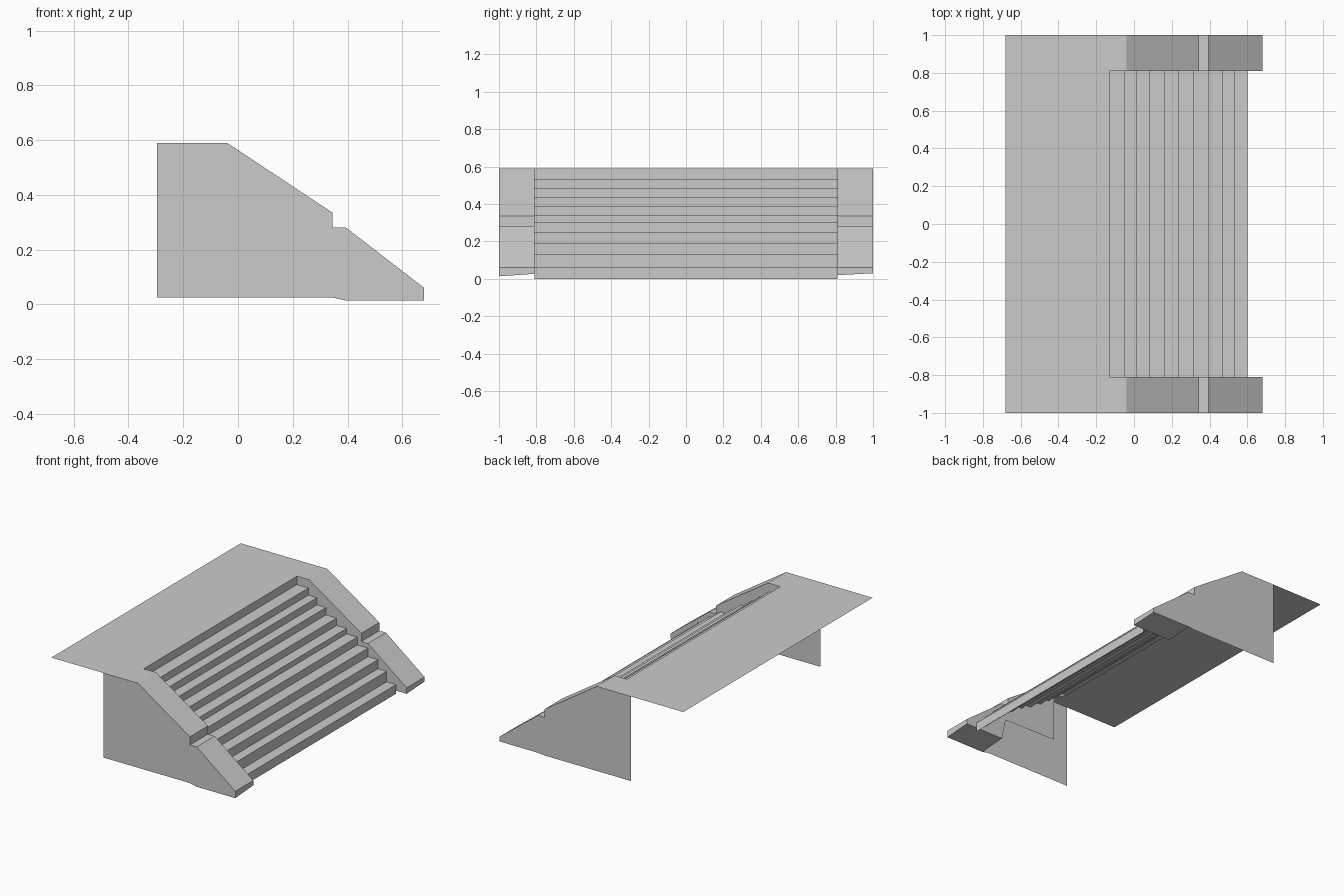
import bpy

if "Cube" in bpy.data.objects:
    bpy.data.objects.remove(bpy.data.objects["Cube"])

INNER, OUTER, TOP = 0.81, 1.0, 0.59


def mesh_object(name, verts, faces):
    mesh = bpy.data.meshes.new(name)
    mesh.from_pydata(verts, [], faces)
    mesh.update()
    obj = bpy.data.objects.new(name, mesh)
    bpy.context.collection.objects.link(obj)
    return obj


def panel(name, profile, y, outward):
    """Flat upright sheet in the xz plane; outward is the sign of its normal in y."""
    pts = [(x, y, z) for x, z in profile]
    if outward < 0:
        pts.reverse()
    return mesh_object(name, pts, [range(len(pts))])


def strip(name, path_a, ya, path_b, yb):
    """Open ribbon joining two xz paths at ya < yb."""
    n = len(path_a)
    verts = [(x, ya, z) for x, z in path_a] + [(x, yb, z) for x, z in path_b]
    faces = [(i, i + 1, n + i + 1, n + i) for i in range(n - 1)]
    return mesh_object(name, verts, faces)


# Top deck, notched where the stairs begin
half = [(-0.68, -OUTER), (-0.04, -OUTER), (-0.04, -INNER), (-0.13, -INNER)]
outline = half + [(x, -y) for x, y in reversed(half)]
mesh_object("top_deck", [(x, y, TOP) for x, y in outline], [range(len(outline))])

# Steps: riser positions and the level reached below each riser
risers = [-0.132, -0.047, 0.016, 0.083, 0.162, 0.236, 0.315, 0.394, 0.468, 0.532, 0.602]
levels = [TOP, 0.533, 0.485, 0.437, 0.388, 0.338, 0.302, 0.249, 0.192, 0.131, 0.061, 0.0]
steps = []
for i, x in enumerate(risers):
    steps += [(x, levels[i]), (x, levels[i + 1])]
strip("steps", steps, -INNER, steps, INNER)

# Side parapets: sloping cap, outer wall and inner wall on each side
slope = [(-0.04, TOP), (0.345, 0.335), (0.345, 0.28), (0.395, 0.28), (0.68, 0.06)]
for side, label, low_out, low_in in ((-1, "front", 0.014, 0.027), (1, "back", 0.03, 0.02)):
    # cap, end face and underside of the lower block
    out_path = slope + [(0.68, low_out), (0.395, low_out)]
    in_path = slope + [(0.68, low_in), (0.395, low_in)]
    if side < 0:
        strip(label + "_parapet_cap", out_path, -OUTER, in_path, -INNER)
    else:
        strip(label + "_parapet_cap", in_path, INNER, out_path, OUTER)

    outer = [(-0.295, TOP)] + out_path + [(0.345, 0.025), (-0.295, 0.025)]
    panel(label + "_outer_wall", outer, side * OUTER, side)

    inner = [(-0.132, TOP)] + in_path + [
        (0.365, 0.17), (-0.03, 0.175), (-0.03, 0.475), (-0.132, 0.533)]
    panel(label + "_inner_wall", inner, side * INNER, -side)
